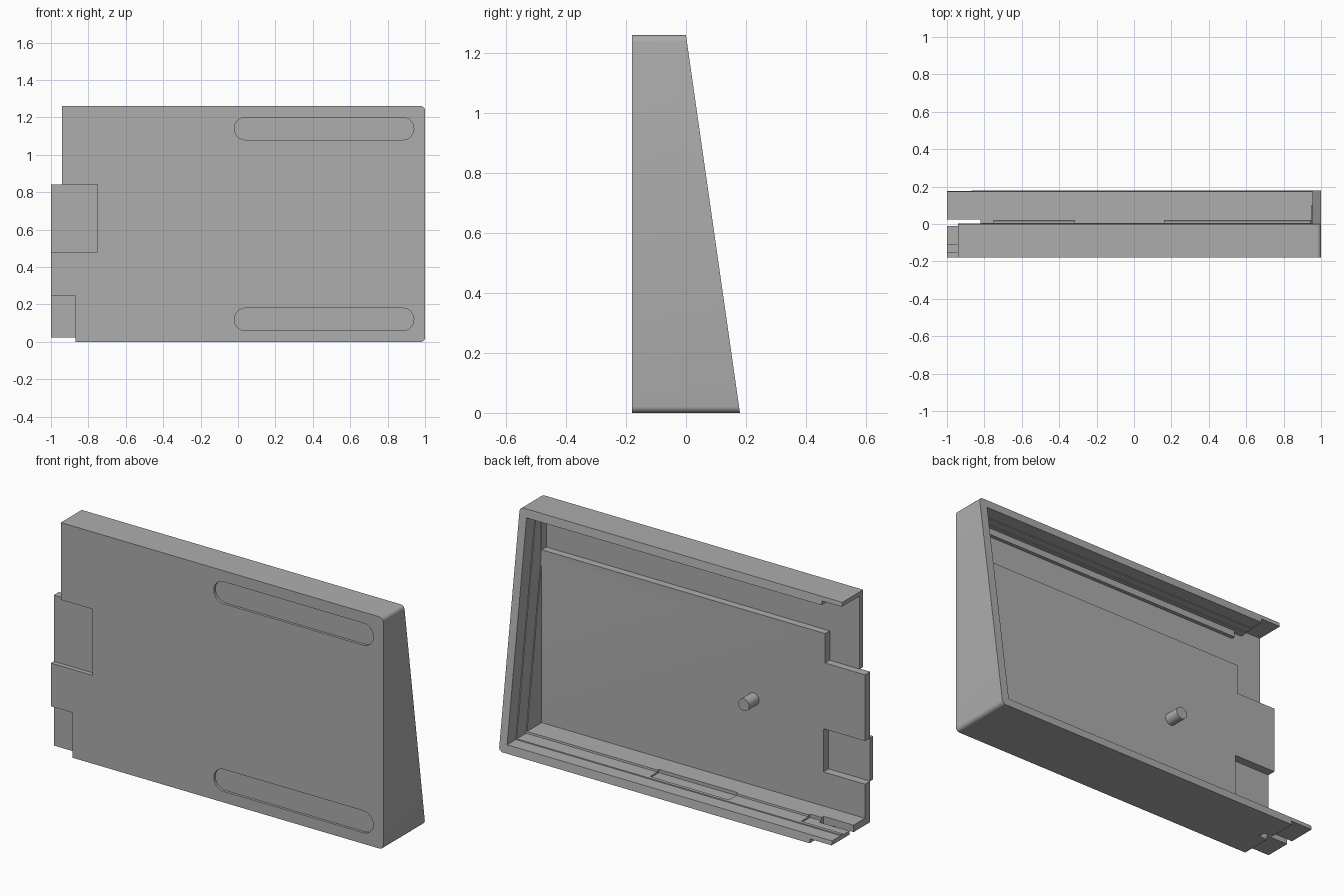
import bpy, bmesh, math
from mathutils import Matrix

cube = bpy.data.objects.get("Cube")
if cube:
    bpy.data.objects.remove(cube, do_unlink=True)

grey = bpy.data.materials.new("plain_grey")
grey.use_nodes = True
grey.diffuse_color = (0.42, 0.42, 0.42, 1)
grey.node_tree.nodes["Principled BSDF"].inputs["Base Color"].default_value = grey.diffuse_color

H, FRONT, FLOOR, THIN = 1.26, -0.18, -0.11, -0.15   # height and plate depths
FAR = 0.5


def rim(z, depth=0):
    """y of the sloping open face, or of a plane sunk below it"""
    return 0.18 - z / 7 - depth


def prism(name, x0, x1, profile, radius=0):
    """Extrude a (y, z) profile along x; optionally round the edges at x1."""
    bm = bmesh.new()
    low = [bm.verts.new((x0, y, z)) for y, z in profile]
    high = [bm.verts.new((x1, y, z)) for y, z in profile]
    bm.faces.new(low)
    bm.faces.new(high)
    n = len(profile)
    for i in range(n):
        j = (i + 1) % n
        bm.faces.new((low[i], low[j], high[j], high[i]))
    bmesh.ops.recalc_face_normals(bm, faces=bm.faces)
    if radius:
        # corners between the end face and the top and bottom faces
        edges = [e for e in bm.edges
                 if all(v.co.x == x1 for v in e.verts)
                 and abs(e.verts[0].co.z - e.verts[1].co.z) < 1e-4]
        bmesh.ops.bevel(bm, geom=edges, offset=radius, segments=5,
                        profile=0.5, affect='EDGES')
    return finish(name, bm)


def finish(name, bm):
    mesh = bpy.data.meshes.new(name)
    bm.to_mesh(mesh)
    bm.free()
    mesh.materials.append(grey)
    obj = bpy.data.objects.new(name, mesh)
    bpy.context.collection.objects.link(obj)
    return obj


def box(name, x0, x1, y0, y1, z0, z1):
    return prism(name, x0, x1, [(y0, z0), (y1, z0), (y1, z1), (y0, z1)])


def cut(target, cutter):
    mod = target.modifiers.new(cutter.name, 'BOOLEAN')
    mod.operation = 'DIFFERENCE'
    mod.solver = 'EXACT'
    mod.object = cutter
    bpy.context.view_layer.objects.active = target
    bpy.ops.object.modifier_apply(modifier=mod.name)
    bpy.data.objects.remove(cutter, do_unlink=True)


# Wedge-shaped outer body
shell = prism("tray_shell", -1, 1,
              [(FRONT, 0), (rim(0), 0), (rim(H), H), (FRONT, H)], 0.022)

# Stepped cavity: rim, sunk ledge, then the deep floor
t = 0.045
top = H - t
cut(shell, prism("rim_opening", -1.1, 1 - t,
                 [(rim(t, .075), t), (FAR, t), (FAR, top), (rim(top, .075), top)], 0.025))
t = 0.05
top = H - t
cut(shell, prism("ledge_opening", -1.1, 1 - t,
                 [(rim(t, .155), t), (FAR, t), (FAR, top), (FLOOR, top), (FLOOR, .945)], 0.025))
cut(shell, box("floor_opening", -1.1, 0.945, FLOOR, FAR, 0.06, 1.1))
cut(shell, box("thin_strip", -1.1, 0.945, THIN, FAR, 1.0, 1.17))
cut(shell, box("upper_strip", -1.1, 0.945, -0.13, FAR, 1.1, 1.205))

# Lap joints at the open end
joints = [
    ("upper_lap", -1.1, -0.76, THIN, FAR, 0.84, 1.205),
    ("upper_end", -1.1, -0.94, -FAR, FAR, 0.84, 1.4),
    ("top_wall_lip", -1.1, -0.82, THIN, FAR, 1.15, 1.237),
    ("inner_notch", -1.1, -0.75, -0.155, -0.02, 0.245, 0.48),
    ("front_tab_recess", -1.1, -0.75, -FAR, -0.155, 0.48, 0.84),
    ("front_corner_recess", -1.1, -0.87, -FAR, -0.155, -0.1, 0.245),
    ("bottom_lip", -1.1, -0.87, -FAR, FAR, -0.1, 0.022),
    ("bottom_slot", -1.1, -0.82, -0.012, 0.025, -0.1, 0.1),
    ("ledge_gap", -0.315, 0.16, 0.005, 0.08, 0.042, 0.1),
    ("ledge_end", -1.1, -0.75, 0.005, 0.08, 0.042, 0.1),
]
for joint in joints:
    cut(shell, box(*joint))

# Two round-ended grooves in the front plate
for z in (0.12, 1.14):
    bm = bmesh.new()
    r, ends = 0.06, (0.04, 0.88)
    ring = []
    for side, cx in enumerate(reversed(ends)):
        for i in range(17):
            a = math.pi * (i / 16 - 0.5 + side)
            ring.append(bm.verts.new((cx + r * math.cos(a), FRONT - 0.05, z + r * math.sin(a))))
    face = bm.faces.new(ring)
    extruded = bmesh.ops.extrude_face_region(bm, geom=[face], use_keep_orig=True)
    for v in extruded["geom"]:
        if isinstance(v, bmesh.types.BMVert):
            v.co.y = FRONT + 0.014
    bmesh.ops.recalc_face_normals(bm, faces=bm.faces)
    cut(shell, finish("front_groove", bm))

# Pin standing on the floor
bm = bmesh.new()
bmesh.ops.create_cone(bm, cap_ends=True, segments=32, radius1=0.033, radius2=0.033, depth=0.09,
                      matrix=Matrix.Translation((-0.33, FLOOR + 0.04, 0.53))
                      @ Matrix.Rotation(math.pi / 2, 4, 'X'))
pin = finish("locating_pin", bm)

for obj in (shell, pin):
    bpy.ops.object.select_all(action='DESELECT')
    obj.select_set(True)
    bpy.context.view_layer.objects.active = obj
    bpy.ops.object.shade_smooth_by_angle(angle=math.radians(30))
